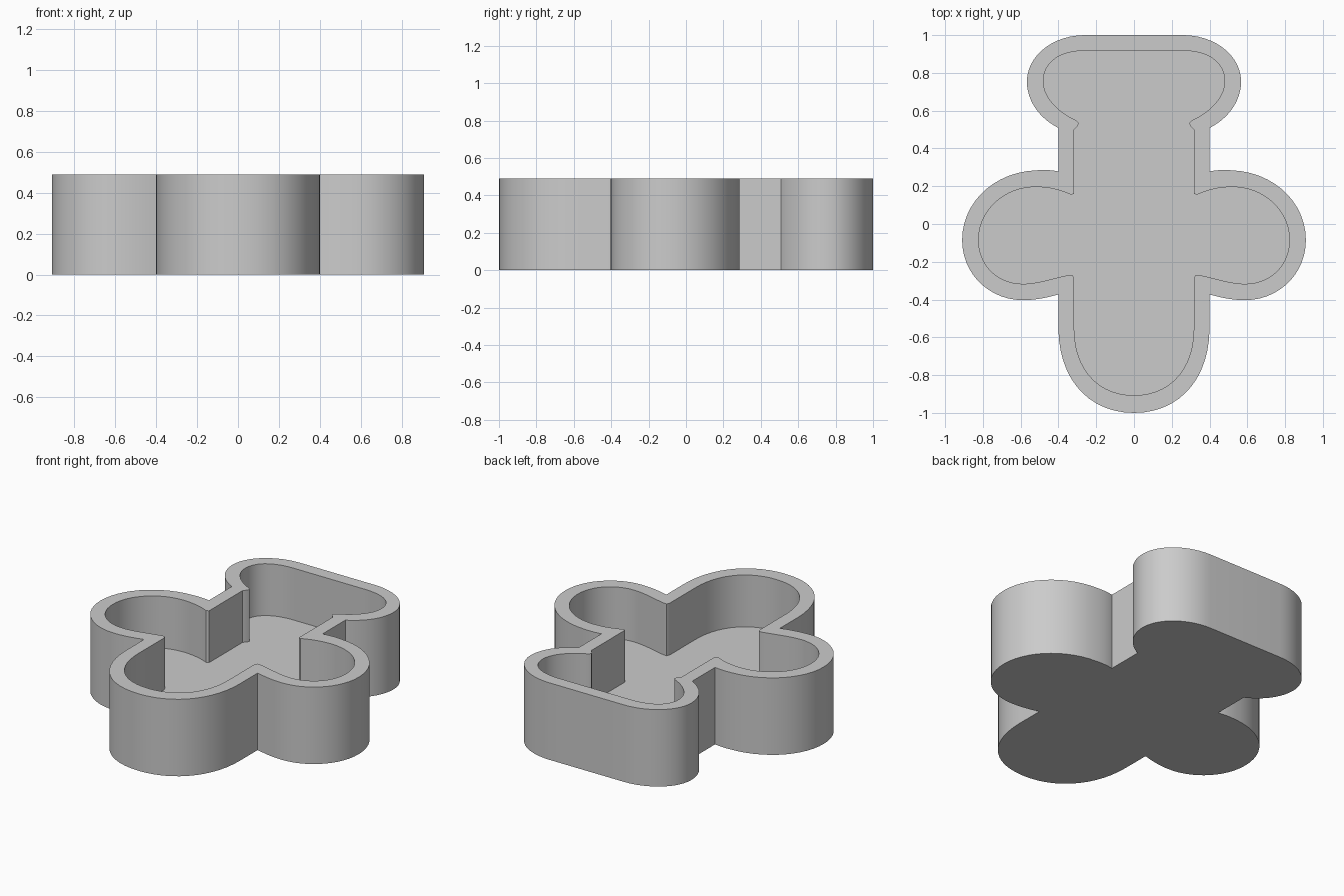
import bpy
import bmesh
import math
from mathutils import Vector
from mathutils.geometry import interpolate_bezier

if "Cube" in bpy.data.objects:
    bpy.data.objects.remove(bpy.data.objects["Cube"], do_unlink=True)

HEIGHT = 0.49
FLOOR = 0.16
CURVE_STEPS = 14

# Right half outlines, from the head down to the foot:
# one point is a straight run, three points are a Bezier curve.
OUTER = [
    [(0.26, 1)],
    [(0.43, 1), (0.567, 0.89), (0.567, 0.755)],
    [(0.567, 0.65), (0.5, 0.56), (0.4, 0.508)],
    [(0.4, 0.278)],
    [(0.44, 0.287), (0.48, 0.287), (0.52, 0.284)],
    [(0.74, 0.275), (0.91, 0.115), (0.91, -0.085)],
    [(0.91, -0.27), (0.76, -0.403), (0.59, -0.403)],
    [(0.52, -0.403), (0.46, -0.39), (0.4, -0.373)],
    [(0.4, -0.55)],
    [(0.4, -0.82), (0.24, -1), (0, -1)],
]
INNER = [
    [(0.25, 0.918)],
    [(0.39, 0.918), (0.48, 0.86), (0.48, 0.755)],
    [(0.48, 0.67), (0.4, 0.59), (0.305, 0.548)],
    [(0.292, 0.535)], [(0.298, 0.52)], [(0.317, 0.5)],
    [(0.317, 0.16)], [(0.333, 0.155)],
    [(0.39, 0.18), (0.45, 0.197), (0.53, 0.196)],
    [(0.69, 0.192), (0.823, 0.07), (0.823, -0.085)],
    [(0.823, -0.22), (0.72, -0.317), (0.59, -0.317)],
    [(0.51, -0.317), (0.42, -0.285), (0.345, -0.27)],
    [(0.325, -0.27)], [(0.317, -0.29)], [(0.317, -0.55)],
    [(0.317, -0.77), (0.19, -0.907), (0, -0.907)],
]


def outline(path):
    """Sample the half outline and mirror it into a closed loop."""
    points = []
    for segment in path:
        knots = [Vector(p) for p in segment]
        if len(knots) == 1:
            points += knots
        else:
            points += interpolate_bezier(points[-1], *knots, CURVE_STEPS)[1:]
    mirrored = [Vector((-p.x, p.y)) for p in reversed(points[:-1])]
    return points + mirrored


def add_ring(bm, points, z):
    return [bm.verts.new((p.x, p.y, z)) for p in points]


def add_wall(bm, low, high):
    for i in range(len(low)):
        j = (i + 1) % len(low)
        bm.faces.new((low[i], low[j], high[j], high[i]))


def ring_edges(bm, ring):
    return [bm.edges.get((ring[i - 1], ring[i])) for i in range(len(ring))]


def make_material(name, colour):
    mat = bpy.data.materials.new(name)
    mat.use_nodes = True
    mat.diffuse_color = colour
    mat.node_tree.nodes["Principled BSDF"].inputs["Base Color"].default_value = colour
    return mat


# Open tray: outer wall, recessed inner wall, base, floor and flat rim
bm = bmesh.new()
outer, inner = outline(OUTER), outline(INNER)
outer_low, outer_high = add_ring(bm, outer, 0), add_ring(bm, outer, HEIGHT)
inner_low, inner_high = add_ring(bm, inner, FLOOR), add_ring(bm, inner, HEIGHT)
add_wall(bm, outer_low, outer_high)
add_wall(bm, inner_low, inner_high)

rim_edges = ring_edges(bm, outer_high) + ring_edges(bm, inner_high)
for edges in (rim_edges, ring_edges(bm, outer_low), ring_edges(bm, inner_low)):
    bmesh.ops.triangle_fill(bm, use_beauty=True, edges=edges, normal=(0, 0, 1))
bmesh.ops.recalc_face_normals(bm, faces=bm.faces)

mesh = bpy.data.meshes.new("shaped_tray")
bm.to_mesh(mesh)
bm.free()
mesh.materials.append(make_material("light grey", (0.6, 0.6, 0.6, 1)))

tray = bpy.data.objects.new("shaped_tray", mesh)
bpy.context.collection.objects.link(tray)
bpy.ops.object.select_all(action="DESELECT")
tray.select_set(True)
bpy.context.view_layer.objects.active = tray
bpy.ops.object.shade_smooth_by_angle(angle=math.radians(30))
